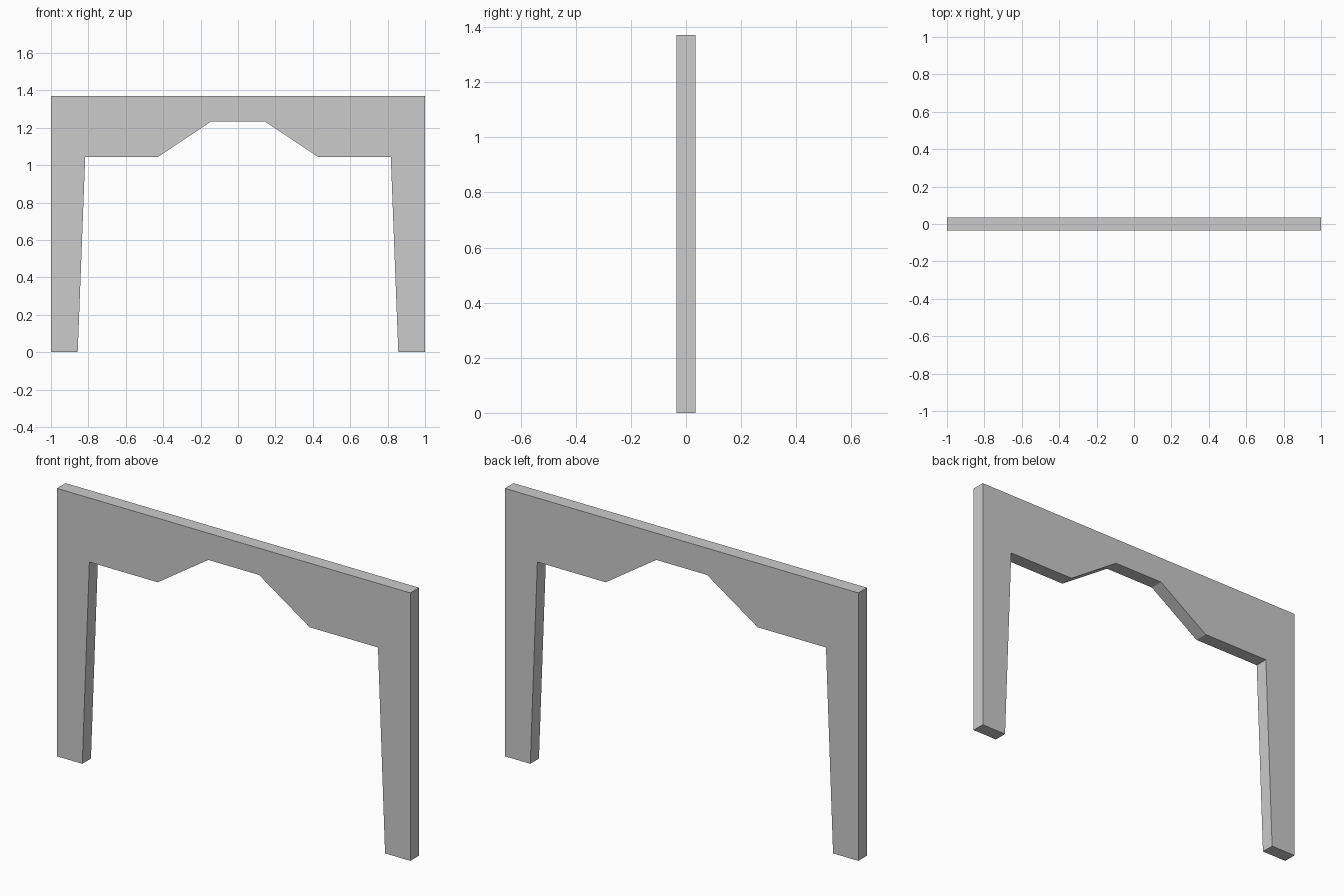
import bpy, bmesh

if "Cube" in bpy.data.objects:
    bpy.data.objects.remove(bpy.data.objects["Cube"])

HALF_DEPTH = 0.035

# Right half of the portal outline (x, z), from crown of the opening round to the top corner
half = [(0.144, 1.234), (0.43, 1.043), (0.817, 1.043), (0.857, 0.0),
        (1.0, 0.0), (1.0, 1.371)]
outline = half + [(-x, z) for x, z in reversed(half)]

# Flat frame profile, extruded through its depth
bm = bmesh.new()
face = bm.faces.new([bm.verts.new((x, -HALF_DEPTH, z)) for x, z in outline])
extruded = bmesh.ops.extrude_face_region(bm, geom=[face], use_keep_orig=True)
back = [v for v in extruded["geom"] if isinstance(v, bmesh.types.BMVert)]
bmesh.ops.translate(bm, verts=back, vec=(0, 2 * HALF_DEPTH, 0))
bmesh.ops.recalc_face_normals(bm, faces=bm.faces)

mesh = bpy.data.meshes.new("portal_frame")
bm.to_mesh(mesh)
bm.free()
bpy.context.collection.objects.link(bpy.data.objects.new("portal_frame", mesh))
